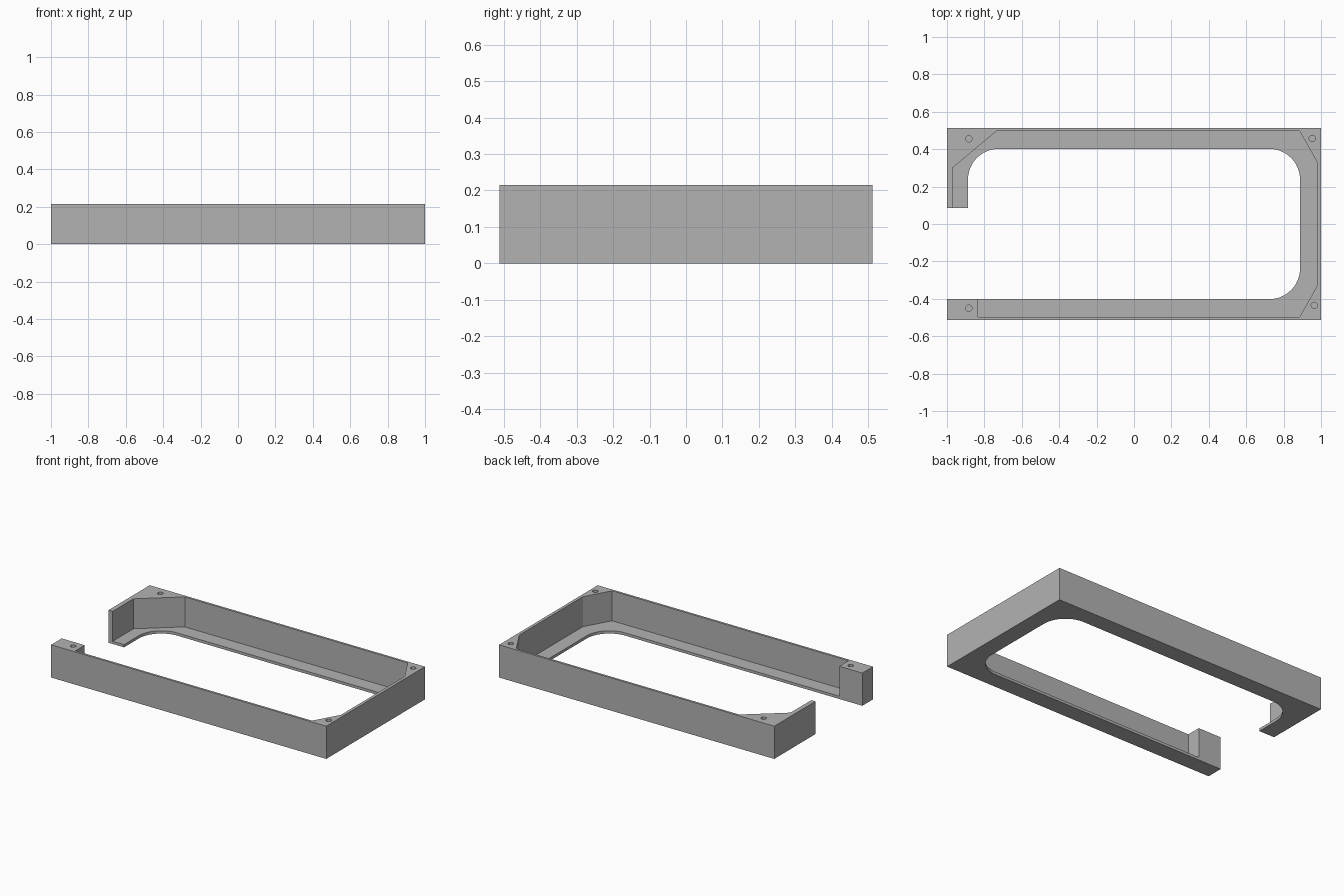
import bpy, bmesh
from math import cos, sin, pi

HEIGHT, FLOOR = 0.215, 0.018
X, Y = 1.0, 0.512

if "Cube" in bpy.data.objects:
    bpy.data.objects.remove(bpy.data.objects["Cube"])

grey = bpy.data.materials.new("plain grey")
grey.use_nodes = True
colour = (0.45, 0.45, 0.45, 1)
grey.diffuse_color = colour
grey.node_tree.nodes["Principled BSDF"].inputs["Base Color"].default_value = colour


def prism(name, outline, z0, z1):
    """Extrude a flat outline between two heights."""
    bm = bmesh.new()
    face = bm.faces.new([bm.verts.new((x, y, z0)) for x, y in outline])
    top = bmesh.ops.extrude_face_region(bm, geom=[face])["geom"]
    verts = [v for v in top if isinstance(v, bmesh.types.BMVert)]
    bmesh.ops.translate(bm, vec=(0, 0, z1 - z0), verts=verts)
    bmesh.ops.recalc_face_normals(bm, faces=bm.faces)
    mesh = bpy.data.meshes.new(name)
    bm.to_mesh(mesh)
    bm.free()
    mesh.materials.append(grey)
    obj = bpy.data.objects.new(name, mesh)
    bpy.context.collection.objects.link(obj)
    return obj


def arc(cx, cy, r, start, sweep, steps):
    angles = [start + sweep * i / steps for i in range(steps + 1)]
    return [(cx + r * cos(a), cy + r * sin(a)) for a in angles]


def cut(target, cutter):
    """Subtract the cutter, then discard it."""
    cutter.hide_render = True
    mod = target.modifiers.new("cut", 'BOOLEAN')
    mod.operation, mod.solver, mod.object = 'DIFFERENCE', 'EXACT', cutter
    bpy.context.view_layer.objects.active = target
    bpy.ops.object.modifier_apply(modifier=mod.name)
    bpy.data.objects.remove(cutter)


# Open frame with rounded inner corners and a gap in the right side
ix, iy, r = 0.888, 0.402, 0.165
outline = [(-X, 0.085), (-X, Y), (X, Y), (X, -Y), (-X, -Y), (-X, -iy)]
outline += arc(ix - r, -iy + r, r, -pi / 2, pi / 2, 12)
outline += arc(ix - r, iy - r, r, 0, pi / 2, 12)
outline += arc(-ix + r, iy - r, r, pi / 2, pi / 2, 12)
outline += [(-ix, 0.085)]
frame = prism("tray_frame", outline, 0, HEIGHT)

# Pocket leaving thin walls, a floor lip and solid corner blocks
pocket = [(-0.97, 0.0), (-0.97, 0.3), (-0.735, 0.497), (0.885, 0.497),
          (0.98, 0.33), (0.98, -0.33), (0.885, -0.497),
          (-0.833, -0.497), (-0.833, -0.3)]
cut(frame, prism("pocket_cutter", pocket, FLOOR, 0.3))

# Blind screw holes in the corner blocks
for x, y in [(-0.883, 0.455), (0.953, 0.457), (0.964, -0.435), (-0.883, -0.45)]:
    circle = arc(x, y, 0.017, 0, 2 * pi, 20)[:-1]
    cut(frame, prism("hole_cutter", circle, 0.07, 0.3))

frame.select_set(True)
bpy.context.view_layer.objects.active = frame
bpy.ops.object.shade_smooth_by_angle(angle=0.5)
